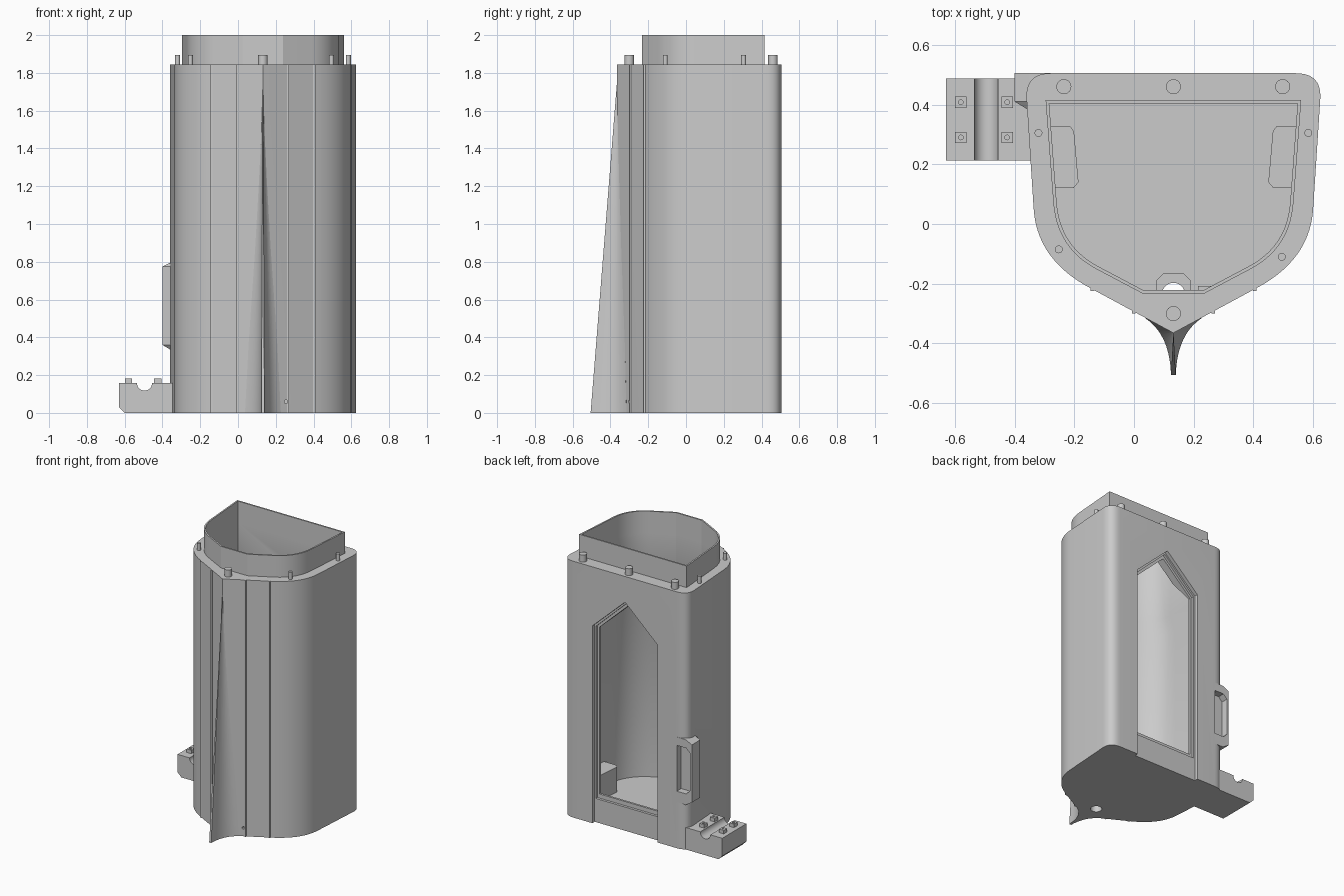
import bpy, bmesh, math
from mathutils import Vector

if "Cube" in bpy.data.objects:
    bpy.data.objects.remove(bpy.data.objects["Cube"], do_unlink=True)

CX = 0.132   # symmetry line of the housing
TOP = 1.845  # height of the housing

grey = bpy.data.materials.new("light grey")
grey.use_nodes = True
grey.diffuse_color = (0.6, 0.6, 0.6, 1)
grey.node_tree.nodes["Principled BSDF"].inputs["Base Color"].default_value = (0.6, 0.6, 0.6, 1)


def loft(name, rings, axis="z"):
    """Skin closed rings of 2D points, each ring being (points, level)."""
    bm = bmesh.new()
    loops = []
    for pts, lv in rings:
        loops.append([bm.verts.new((p[0], p[1], lv) if axis == "z" else (p[0], lv, p[1])) for p in pts])
    n = len(loops[0])
    for a, b in zip(loops, loops[1:]):
        for i in range(n):
            j = (i + 1) % n
            bm.faces.new((a[i], a[j], b[j], b[i]))
    bm.faces.new(loops[0])
    bm.faces.new(loops[-1])
    bmesh.ops.recalc_face_normals(bm, faces=bm.faces)
    me = bpy.data.meshes.new(name)
    bm.to_mesh(me)
    bm.free()
    me.materials.append(grey)
    ob = bpy.data.objects.new(name, me)
    bpy.context.collection.objects.link(ob)
    return ob


def prism(name, pts, lo, hi, axis="z"):
    return loft(name, [(pts, lo), (pts, hi)], axis)


def rect(x0, x1, y0, y1):
    return [(x0, y0), (x1, y0), (x1, y1), (x0, y1)]


def circle(x, y, r, n=24):
    return [(x + r * math.cos(2 * math.pi * i / n), y + r * math.sin(2 * math.pi * i / n)) for i in range(n)]


def bezier(a, c, b, n=14):
    a, c, b = Vector(a), Vector(c), Vector(b)
    ts = [i / n for i in range(n + 1)]
    return [tuple(a * (1 - t) ** 2 + c * 2 * t * (1 - t) + b * t * t) for t in ts]


def mirrored(half):
    """Half outline from front to back, mirrored about the symmetry line."""
    left = [(CX + x, y) for x, y in half]
    right = [(CX - x, y) for x, y in reversed(half) if x > 1e-4]
    return left + right


def offset(pts, d):
    """Grow a counter-clockwise outline by d with mitred corners."""
    out = []
    for i, p in enumerate(pts):
        p = Vector(p)
        e0 = (p - Vector(pts[i - 1])).normalized()
        e1 = (Vector(pts[(i + 1) % len(pts)]) - p).normalized()
        n0, n1 = Vector((e0.y, -e0.x)), Vector((e1.y, -e1.x))
        out.append(tuple(p + (n0 + n1) * d / (1 + n0.dot(n1))))
    return out


def boolean(ob, tool, op="DIFFERENCE", keep=False):
    m = ob.modifiers.new("cut", "BOOLEAN")
    m.operation, m.solver, m.object = op, "EXACT", tool
    bpy.context.view_layer.objects.active = ob
    bpy.ops.object.modifier_apply(modifier=m.name)
    if not keep:
        bpy.data.objects.remove(tool, do_unlink=True)


def smooth(ob):
    bpy.ops.object.select_all(action="DESELECT")
    ob.select_set(True)
    bpy.context.view_layer.objects.active = ob
    bpy.ops.object.shade_smooth_by_angle(angle=math.radians(25))


# Outlines of the housing and of the narrower collar
outer = mirrored([(0, -0.365)] + bezier((0.278, -0.215), (0.457, -0.12), (0.468, 0.05))
                 + bezier((0.492, 0.42), (0.497, 0.505), (0.41, 0.505), 10))
neck = mirrored([(0.105, -0.232)] + bezier((0.26, -0.15), (0.39, -0.08), (0.402, 0.07))
                + [(0.428, 0.415)])

# Housing with the grip block on its rear corner
housing = prism("housing", outer, 0, TOP)


def grip_outline(x):
    return [(-0.25, 0.33), (-0.35, 0.33), (x, 0.36), (x, 0.775), (-0.35, 0.8), (-0.25, 0.8)]


grip = loft("grip", [(grip_outline(-0.35), 0.38), (grip_outline(-0.4), 0.41),
                     (grip_outline(-0.4), 0.505)], "y")
boolean(housing, grip, "UNION")

# Hollow inside, tapering into the collar
wide, narrow = offset(neck, 0.03), offset(neck, -0.011)
cavity = loft("cavity", [(wide, 0.07), (wide, 1.4), (narrow, 1.5), (narrow, 2.1)])
boolean(housing, cavity, keep=True)
collar = prism("collar", neck, TOP - 0.02, 2.0)
boolean(collar, cavity)
smooth(collar)


# Stepped pointed doorway in the back wall
def gable(w, base, shoulder, peak):
    return [(CX - w, base), (CX + w, base), (CX + w, shoulder), (CX, peak), (CX - w, shoulder)]


for w, base, shoulder, peak, lo, hi in (
        (0.26, -0.1, 1.42, 1.66, 0.478, 0.6),
        (0.25, 0.17, 1.41, 1.645, 0.46, 0.5),
        (0.235, 0.2, 1.4, 1.62, 0.36, 0.5)):
    boolean(housing, prism("doorway_cutter", gable(w, base, shoulder, peak), lo, hi, "y"))

# Finger slot in the grip, with chamfered corners
slot = [(-0.385, 0.44), (-0.355, 0.41), (-0.28, 0.41), (-0.28, 0.74), (-0.355, 0.74), (-0.385, 0.71)]
boolean(housing, prism("slot_cutter", slot, 0.455, 0.6, "y"))

# Drain hole in the floor and small port in the front
boolean(housing, prism("drain_cutter", circle(CX, -0.235, 0.038, 32), -0.1, 0.069 + 0.03))
boolean(housing, prism("port_cutter", circle(0.255, 0.06, 0.01, 16), -0.4, -0.285, "y"))
smooth(housing)

# Flared keel fin on the front, shrinking to a point near the top
flank = bezier((0.008, -0.505), (0.012, -0.37), (0.095, -0.315), 10)
base = mirrored(flank + [(0.05, -0.3)])
tip = [(CX + (x - CX) * 0.01, -0.36 + (y + 0.36) * 0.01) for x, y in base]
smooth(loft("keel_fin", [(base, 0), (tip, 1.8)]))

# Thin vertical ribs on the front walls
for side in (-1, 1):
    for d in (0.133, 0.272):
        y = -0.365 + 0.54 * d
        x = CX + side * d
        rib = [(x - 0.006, y + 0.012), (x - 0.006, y - 0.007), (x + 0.006, y - 0.007), (x + 0.006, y + 0.012)]
        prism("front_rib", rib, 0, TOP)

# Locating pegs on the top rim
for x, y, r in ((-0.235, 0.46, 0.025), (CX, 0.46, 0.025), (0.498, 0.46, 0.025), (CX, -0.3, 0.025),
                (-0.32, 0.305, 0.013), (0.584, 0.305, 0.013), (-0.252, -0.085, 0.013), (0.495, -0.11, 0.013)):
    smooth(prism("rim_peg", circle(x, y, r), TOP - 0.01, TOP + 0.05))

# Inner side pads and floor fittings
for side in (-1, 1):
    pad = [(0.44, 0.12), (0.44, 0.327), (0.345, 0.327), (0.333, 0.31), (0.318, 0.14), (0.335, 0.12)]
    prism("inner_pad", [(CX + side * x, y) for x, y in pad], 0.06, 0.25)
boss = prism("drain_boss", mirrored([(0.058, -0.24), (0.058, -0.19), (0.033, -0.165)]), 0.065, 0.09)
boolean(boss, prism("boss_cutter", circle(CX, -0.235, 0.038, 32), 0, 0.2))
prism("floor_block", rect(0.215, 0.265, -0.24, -0.208), 0.065, 0.12)

# Side clamp with a half-round groove and four square nuts
groove = [(-0.495 - 0.04 * math.cos(a), 0.158 - 0.04 * math.sin(a))
          for a in (math.pi * i / 16 for i in range(17))]
clamp = [(-0.33, 0), (-0.6, 0), (-0.63, 0.03), (-0.63, 0.158)] + groove + [(-0.33, 0.158)]
smooth(prism("side_clamp", clamp, 0.212, 0.488, "y"))
for x in (-0.58, -0.425):
    for y in (0.29, 0.408):
        nut = prism("clamp_nut", rect(x - 0.019, x + 0.019, y - 0.019, y + 0.019), 0.15, 0.183)
        boolean(nut, prism("nut_cutter", circle(x, y, 0.008, 12), 0.17, 0.2))
